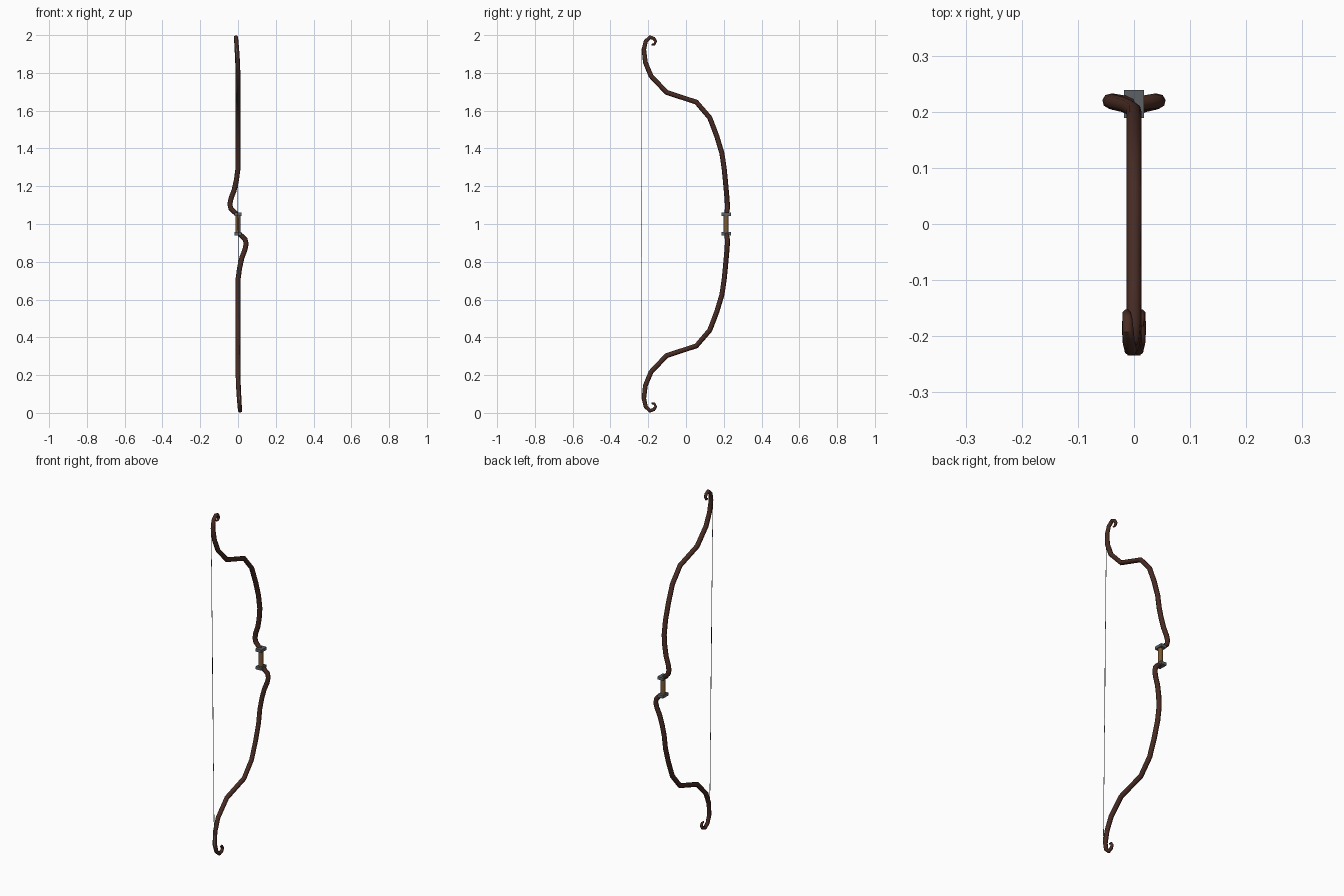
import bpy, math
from mathutils import Matrix, Vector

if "Cube" in bpy.data.objects:
    bpy.data.objects.remove(bpy.data.objects["Cube"])


def material(name, color):
    m = bpy.data.materials.new(name)
    m.diffuse_color = (*color, 1)
    m.use_nodes = True
    m.node_tree.nodes["Principled BSDF"].inputs["Base Color"].default_value = m.diffuse_color
    return m


WOOD = material("dark_wood", (0.065, 0.024, 0.016))
WRAP = material("leather_wrap", (0.20, 0.10, 0.035))
METAL = material("dark_metal", (0.11, 0.12, 0.13))
CORD = material("cord", (0.25, 0.25, 0.25))
SERVING = material("serving", (0.02, 0.02, 0.02))

# Half turn about the front-to-back axis through the bow's middle
CENTRE = Matrix.Translation((0, 0, 1))
HALF_TURN = CENTRE @ Matrix.Rotation(math.pi, 4, 'Y') @ CENTRE.inverted()


def tube(name, points, radius, mat, transform):
    """Tapered tube along (x, y, z, relative radius) points."""
    cu = bpy.data.curves.new(name, 'CURVE')
    cu.dimensions = '3D'
    cu.bevel_depth = radius
    cu.bevel_resolution = 2
    cu.use_fill_caps = True
    sp = cu.splines.new('POLY')
    sp.points.add(len(points) - 1)
    for p, (x, y, z, r) in zip(sp.points, points):
        p.co = (*(transform @ Vector((x, y, z))), 1)
        p.radius = r
    cu.materials.append(mat)
    ob = bpy.data.objects.new(name, cu)
    bpy.context.collection.objects.link(ob)
    bpy.ops.object.select_all(action='DESELECT')
    ob.select_set(True)
    bpy.context.view_layer.objects.active = ob
    bpy.ops.object.convert(target='MESH')
    bpy.ops.object.shade_smooth_by_angle(angle=math.radians(50))


def box(name, loc, size, mat, tilt=0):
    bpy.ops.mesh.primitive_cube_add(size=1, location=loc, rotation=(0, tilt, 0))
    ob = bpy.context.object
    ob.name = name
    ob.scale = size
    ob.data.materials.append(mat)


# Limb: side bulge by the grip, long recurve, curled tip
limb = [
    (-0.004, 0.214, 1.050, 0.9), (-0.022, 0.217, 1.066, 0.95),
    (-0.038, 0.219, 1.082, 1), (-0.043, 0.219, 1.105, 1),
    (-0.037, 0.217, 1.135, 1), (-0.020, 0.213, 1.180, 1),
    (-0.008, 0.208, 1.235, 1), (0, 0.202, 1.295, 1),
    (0, 0.190, 1.375, 1), (0, 0.163, 1.465, 1),
    (0, 0.126, 1.562, 1), (0, 0.055, 1.645, 1),
    (0, -0.103, 1.697, 1), (0, -0.185, 1.783, 0.98),
    (-0.002, -0.215, 1.855, 0.95), (-0.006, -0.223, 1.925, 0.9),
    (-0.009, -0.213, 1.967, 0.85), (-0.011, -0.190, 1.989, 0.8),
    (-0.012, -0.170, 1.982, 0.7), (-0.013, -0.160, 1.966, 0.6),
    (-0.013, -0.168, 1.951, 0.5), (-0.013, -0.182, 1.950, 0.3),
]
tube("upper_limb", limb, 0.0135, WOOD, Matrix.Identity(4))
tube("lower_limb", limb, 0.0135, WOOD, HALF_TURN)

# Grip between two metal caps
bpy.ops.mesh.primitive_cylinder_add(vertices=10, radius=0.0135, depth=0.10,
                                    location=(0, 0.212, 1))
grip = bpy.context.object
grip.name = "grip"
grip.data.materials.append(WRAP)
bpy.ops.object.shade_smooth_by_angle(angle=math.radians(50))
for name, s in (("upper_cap", 1), ("lower_cap", -1)):
    box(name, (0, 0.214, 1 + s * 0.052), (0.035, 0.05, 0.017), METAL)

# Thin bowstring, leaning with the offset tips, with a dark middle serving
LEAN = -math.atan(0.01 / 0.92)
box("bowstring", (0, -0.234, 1), (0.003, 0.001, 1.86), CORD, LEAN)
box("string_serving", (0, -0.234, 1), (0.0034, 0.0014, 0.35), SERVING, LEAN)
